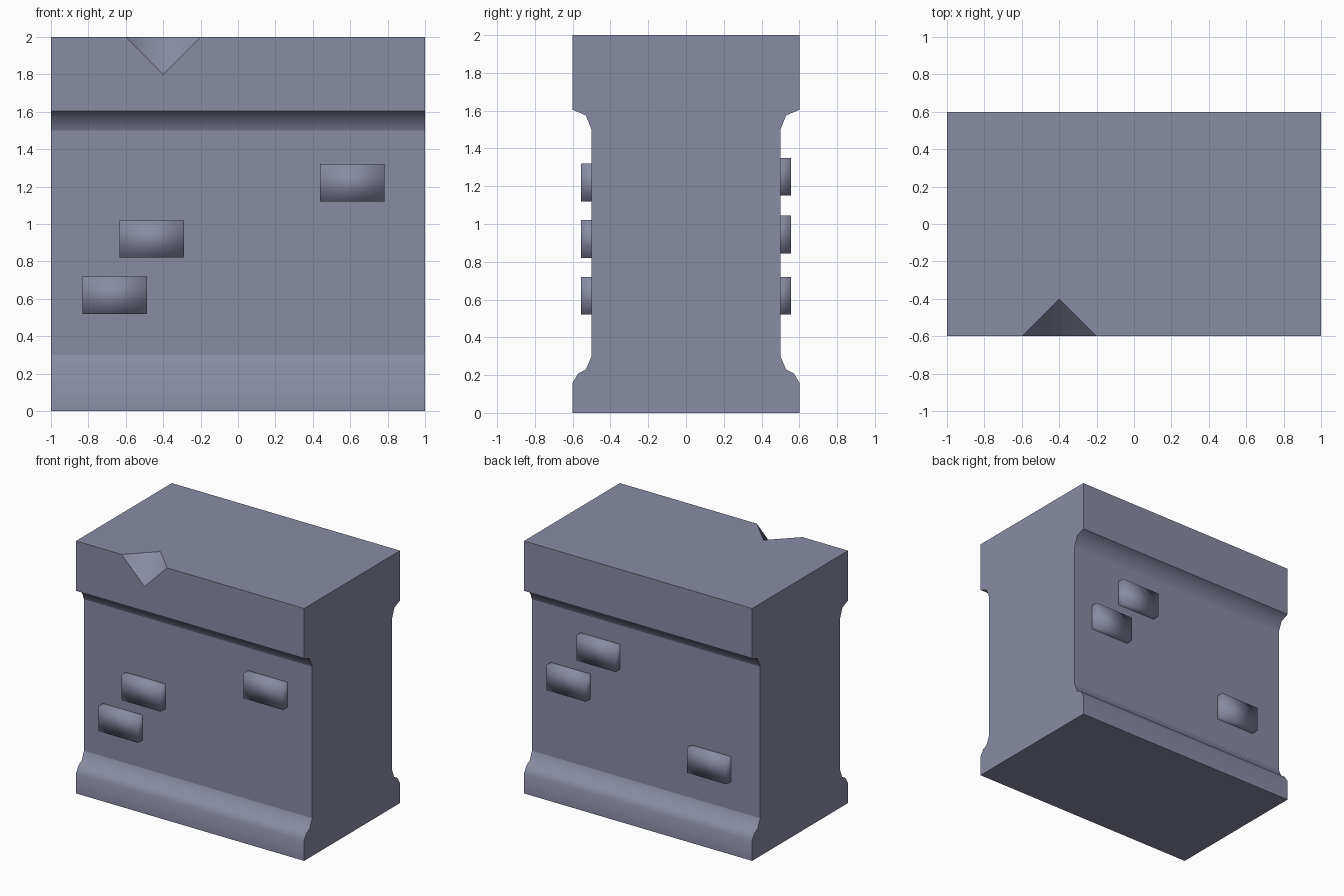
import bpy, bmesh

if "Cube" in bpy.data.objects:
    bpy.data.objects.remove(bpy.data.objects["Cube"])

stone = bpy.data.materials.new("grey_stone")
stone.diffuse_color = (0.25, 0.26, 0.37, 1)
stone.use_nodes = True
stone.node_tree.nodes["Principled BSDF"].inputs["Base Color"].default_value = stone.diffuse_color


def make_object(name, bm):
    bmesh.ops.recalc_face_normals(bm, faces=bm.faces[:])
    mesh = bpy.data.meshes.new(name)
    bm.to_mesh(mesh)
    bm.free()
    mesh.materials.append(stone)
    obj = bpy.data.objects.new(name, mesh)
    bpy.context.collection.objects.link(obj)
    return obj


# Wall: mirrored moulding profile (y, z) extruded along x
half = [(0.6, 0), (0.6, 0.16), (0.57, 0.21), (0.53, 0.23), (0.5, 0.3),
        (0.5, 1.5), (0.53, 1.575), (0.6, 1.605), (0.6, 2)]
profile = half + [(-y, z) for y, z in reversed(half)]
bm = bmesh.new()
end = bm.faces.new([bm.verts.new((-1, y, z)) for y, z in profile])
ext = bmesh.ops.extrude_face_region(bm, geom=[end], use_keep_orig=True)
bmesh.ops.translate(bm, vec=(2, 0, 0),
                    verts=[v for v in ext["geom"] if isinstance(v, bmesh.types.BMVert)])
wall = make_object("wall", bm)

# Chipped notch cutter: octahedron centred on the front top edge
bm = bmesh.new()
cx, cy, cz, r = -0.4, -0.6, 2.0, 0.2
xs = [bm.verts.new((cx + s * r, cy, cz)) for s in (-1, 1)]
ys = [bm.verts.new((cx, cy + s * r, cz)) for s in (-1, 1)]
zs = [bm.verts.new((cx, cy, cz + s * r)) for s in (-1, 1)]
for a in xs:
    for b in ys:
        for c in zs:
            bm.faces.new((a, b, c))
cutter = make_object("notch_cutter", bm)
cutter.hide_render = True

mod = wall.modifiers.new("notch", 'BOOLEAN')
mod.operation = 'DIFFERENCE'
mod.solver = 'EXACT'
mod.object = cutter
bpy.context.view_layer.objects.active = wall
bpy.ops.object.modifier_apply(modifier=mod.name)
bpy.data.objects.remove(cutter)

# Smooth the base moulding, cornice cove and notch; keep the rest flat
for f in wall.data.polygons:
    n, z = f.normal, f.center.z
    base = z < 0.3 and abs(n.x) < 0.5 and n.z > -0.9
    cove = 1.49 < z < 1.61 and abs(n.x) < 0.5
    notch = z > 1.7 and max(abs(c) for c in n) < 0.9
    f.use_smooth = base or cove or notch

# Raised bricks: (side, x centre, z centre)
bricks = [(-1, -0.66, 0.62), (-1, -0.46, 0.92), (-1, 0.61, 1.22),
          (1, -0.57, 0.62), (1, 0.66, 0.945), (1, 0.4, 1.25)]
for side, x, z in bricks:
    bm = bmesh.new()
    bmesh.ops.create_cube(bm, size=1)
    bmesh.ops.scale(bm, vec=(0.345, 0.11, 0.2), verts=bm.verts[:])
    bmesh.ops.translate(bm, vec=(x, side * 0.5, z), verts=bm.verts[:])
    for f in bm.faces:
        f.smooth = True
    make_object("front_brick" if side < 0 else "back_brick", bm)
